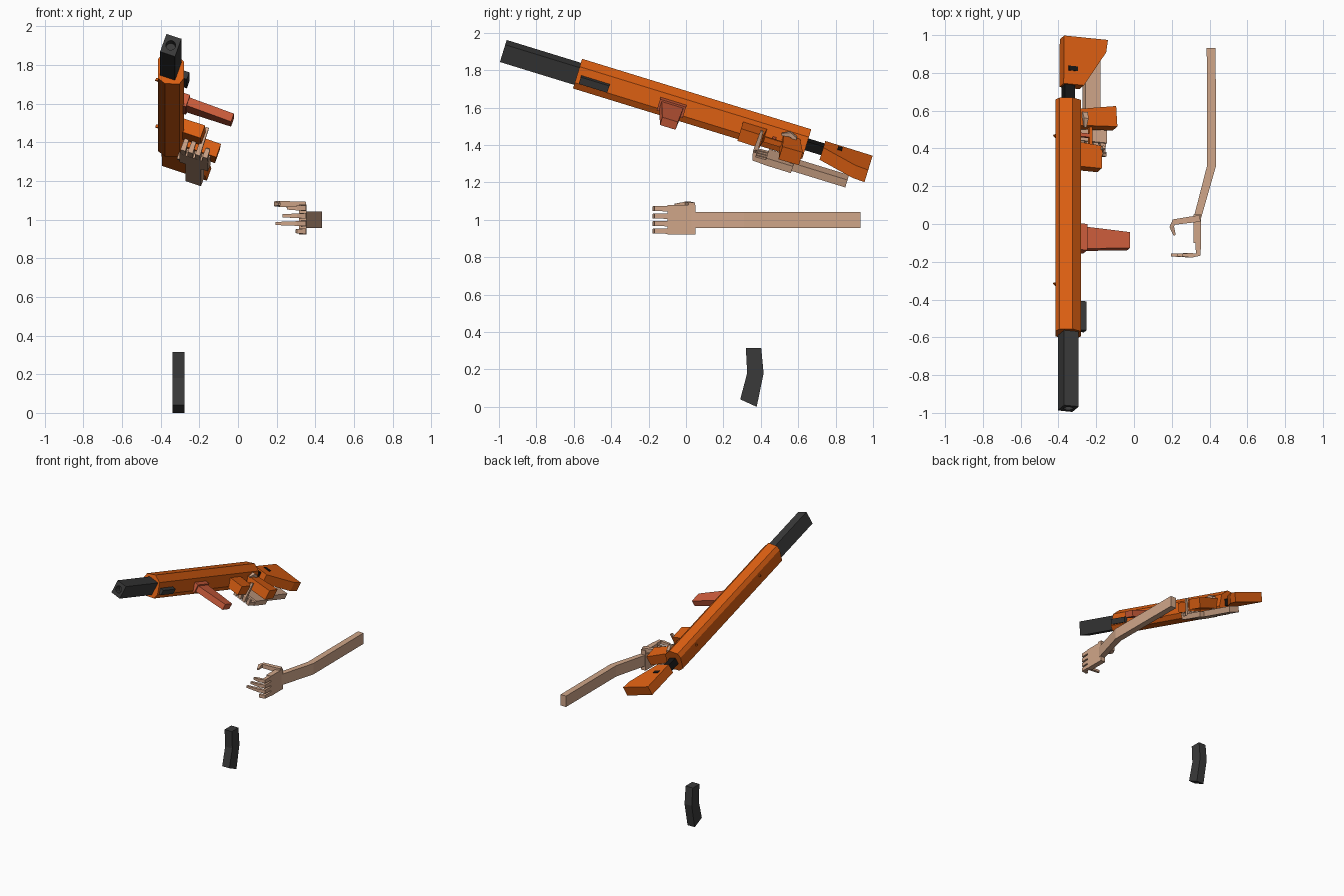
import bpy, bmesh, math
from mathutils import Matrix, Vector

cube = bpy.data.objects.get("Cube")
if cube:
    bpy.data.objects.remove(cube, do_unlink=True)


def material(name, rgb):
    m = bpy.data.materials.new(name)
    m.use_nodes = True
    m.diffuse_color = (*rgb, 1)
    m.node_tree.nodes["Principled BSDF"].inputs["Base Color"].default_value = (*rgb, 1)
    return m


ORANGE = material("orange", (0.72, 0.115, 0.006))
RED = material("brick red", (0.62, 0.11, 0.045))
SKIN = material("skin", (0.63, 0.38, 0.25))
GREY = material("dark grey", (0.042, 0.042, 0.042))
BLACK = material("black", (0.008, 0.008, 0.008))


def frame(origin, a, b, c):
    """Matrix whose axes are a, b, c at the origin."""
    m = Matrix((a, b, c)).transposed().to_4x4()
    m.translation = origin
    return m


def loft(name, mat, fr, rings):
    """Skin a list of matching point rings and cap both ends."""
    bm = bmesh.new()
    loops = [[bm.verts.new(fr @ Vector(p)) for p in ring] for ring in rings]
    n = len(loops[0])
    for lo, hi in zip(loops, loops[1:]):
        for i in range(n):
            j = (i + 1) % n
            bm.faces.new((lo[i], lo[j], hi[j], hi[i]))
    bm.faces.new(loops[0])
    bm.faces.new(loops[-1])
    bmesh.ops.recalc_face_normals(bm, faces=bm.faces)
    me = bpy.data.meshes.new(name)
    bm.to_mesh(me)
    bm.free()
    me.materials.append(mat)
    ob = bpy.data.objects.new(name, me)
    bpy.context.scene.collection.objects.link(ob)
    return ob


def box(name, mat, fr, a, b, c):
    ring = lambda z: [(a[0], b[0], z), (a[1], b[0], z), (a[1], b[1], z), (a[0], b[1], z)]
    return loft(name, mat, fr, [ring(c[0]), ring(c[1])])


def plate(name, mat, fr, outline, c):
    """Extrude an outline in the first two axes along the third."""
    return loft(name, mat, fr, [[(x, y, z) for x, y in outline] for z in c])


def limb(name, mat, fr, path, sizes):
    """Square bar along a path in the first two axes, tapering by sizes."""
    pts = [Vector(p) for p in path]
    rings = []
    for i, p in enumerate(pts):
        d = pts[min(i + 1, len(pts) - 1)] - pts[max(i - 1, 0)]
        side = Vector((-d.y, d.x, 0)).normalized()
        h = sizes[i] / 2
        up = Vector((0, 0, h))
        rings.append([p + side * h + up, p - side * h + up, p - side * h - up, p + side * h - up])
    return loft(name, mat, fr, rings)


# Frames: the gun points forward and up, and is rolled onto its side
pitch, roll = math.radians(17.1), math.radians(19)
back = Vector((0, math.cos(pitch), -math.sin(pitch)))
normal = Vector((0, math.sin(pitch), math.cos(pitch)))
side = Vector((1, 0, 0))
down = side * math.cos(roll) - normal * math.sin(roll)
up = side * math.sin(roll) + normal * math.cos(roll)
centre = Vector((-0.348, 0, 1.602))
GUN = frame(centre, back, down, up)
LEVEL = frame(centre, side, normal, back)
WORLD = Matrix.Identity(4)
SIDEWAYS = frame((0, 0, 0), (0, 1, 0), (0, 0, 1), (1, 0, 0))

# Receiver and barrel
body = [(-0.047, 0.08), (0.023, 0.084), (0.068, 0.04), (0.068, -0.05),
        (0.045, -0.082), (-0.03, -0.08), (-0.067, -0.05), (-0.067, 0.05)]
plate("receiver", ORANGE, LEVEL, body, (-0.607, 0.675))
barrel = box("barrel", GREY, GUN, (-1.022, -0.6), (-0.041, 0.041), (-0.051, 0.051))

# Muzzle bore cut into the barrel
bore = [(-1.03 + s, 0.026 * math.cos(t), 0.026 * math.sin(t))
        for s in (0, 0.06) for t in [i * math.tau / 12 for i in range(12)]]
cutter = loft("bore_cutter", BLACK, GUN, [bore[:12], bore[12:]])
cutter.hide_render = True
cutter.hide_viewport = True
cutter.hide_set(True)
cut = barrel.modifiers.new("bore", "BOOLEAN")
cut.object = cutter
cut.solver = "EXACT"

# Stock and its connector
box("stock_connector", BLACK, GUN, (0.67, 0.775), (-0.028, 0.028), (-0.025, 0.025))
stock = [(0.765, -0.038), (1.03, -0.035), (1.03, 0.21), (0.96, 0.2), (0.765, 0.075)]
plate("stock", ORANGE, GUN, stock, (-0.036, 0.036))
box("stock_clip", BLACK, GUN, (0.84, 0.865), (-0.01, 0.04), (0.034, 0.04))

# Foregrip, magazine well, pistol grip, trigger and side rail
box("foregrip_mount", RED, GUN, (-0.145, 0.0), (0.05, 0.095), (-0.033, 0.033))
foregrip = [(-0.135, 0.08), (-0.012, 0.08), (-0.018, 0.338), (-0.105, 0.338)]
plate("foregrip", RED, GUN, foregrip, (-0.023, 0.023))
well = [(0.315, 0.04), (0.45, 0.04), (0.44, 0.18), (0.315, 0.175)]
plate("magazine_well", ORANGE, GUN, well, (-0.036, 0.036))
grip = [(0.54, 0.04), (0.63, 0.04), (0.668, 0.255), (0.555, 0.262)]
plate("pistol_grip", ORANGE, GUN, grip, (-0.038, 0.038))
box("trigger", RED, GUN, (0.49, 0.51), (0.05, 0.125), (-0.01, 0.01))
guard = [(0.45, 0.115), (0.56, 0.115), (0.56, 0.13), (0.45, 0.13)]
plate("trigger_guard", ORANGE, GUN, guard, (-0.015, 0.015))
box("front_rail", GREY, GUN, (-0.585, -0.425), (0.05, 0.095), (-0.02, 0.02))

# Sights
for name, s in (("rear_sight", 0.45), ("front_sight", -0.37)):
    plate(name, ORANGE, GUN, [(s, -0.05), (s + 0.045, -0.05), (s + 0.035, -0.083)], (-0.008, 0.008))

# Loose magazine
mag = [(0.32, 0.315), (0.402, 0.315), (0.415, 0.18), (0.378, 0), (0.29, 0.04), (0.327, 0.18)]
plate("loose_magazine", GREY, SIDEWAYS, mag, (-0.34, -0.278))


def hand(prefix, fr):
    """Axes: toward the wrist, out of the palm, toward the thumb."""
    box(prefix + "_palm", SKIN, fr, (-0.15, 0), (0, 0.04), (-0.078, 0.078))
    for i, reach in enumerate((0.1, 0.125, 0.16, 0.05)):
        w = 0.06 - 0.04 * i
        path = [(-0.14, 0.015, w), (-0.212, 0.015, w), (-0.216, 0.05, w), (-0.214, reach, w)]
        limb(f"{prefix}_finger_{i + 1}", SKIN, fr, path, (0.03, 0.027, 0.024, 0.016))
    path = [(-0.02, 0.005, 0.075), (-0.04, 0.145, 0.082), (-0.065, 0.155, 0.082), (-0.11, 0.14, 0.08)]
    limb(prefix + "_thumb", SKIN, fr, path, (0.035, 0.03, 0.025, 0.012))


# Free arm
hand("left", frame((0.355, 0.05, 1.0), (0, 1, 0), (-1, 0, 0), (0, 0, 1)))
arm = [(0.385, 0.932), (0.432, 0.932), (0.435, 0.31), (0.355, 0.03), (0.315, 0.03), (0.387, 0.31)]
plate("left_forearm", SKIN, WORLD, arm, (0.957, 1.042))

# Arm holding the pistol grip
hand("right", frame(GUN @ Vector((0.64, 0.16, -0.1)), back, up, -down))
box("right_forearm", SKIN, GUN, (0.62, 0.94), (0.115, 0.2), (-0.1, -0.056))
